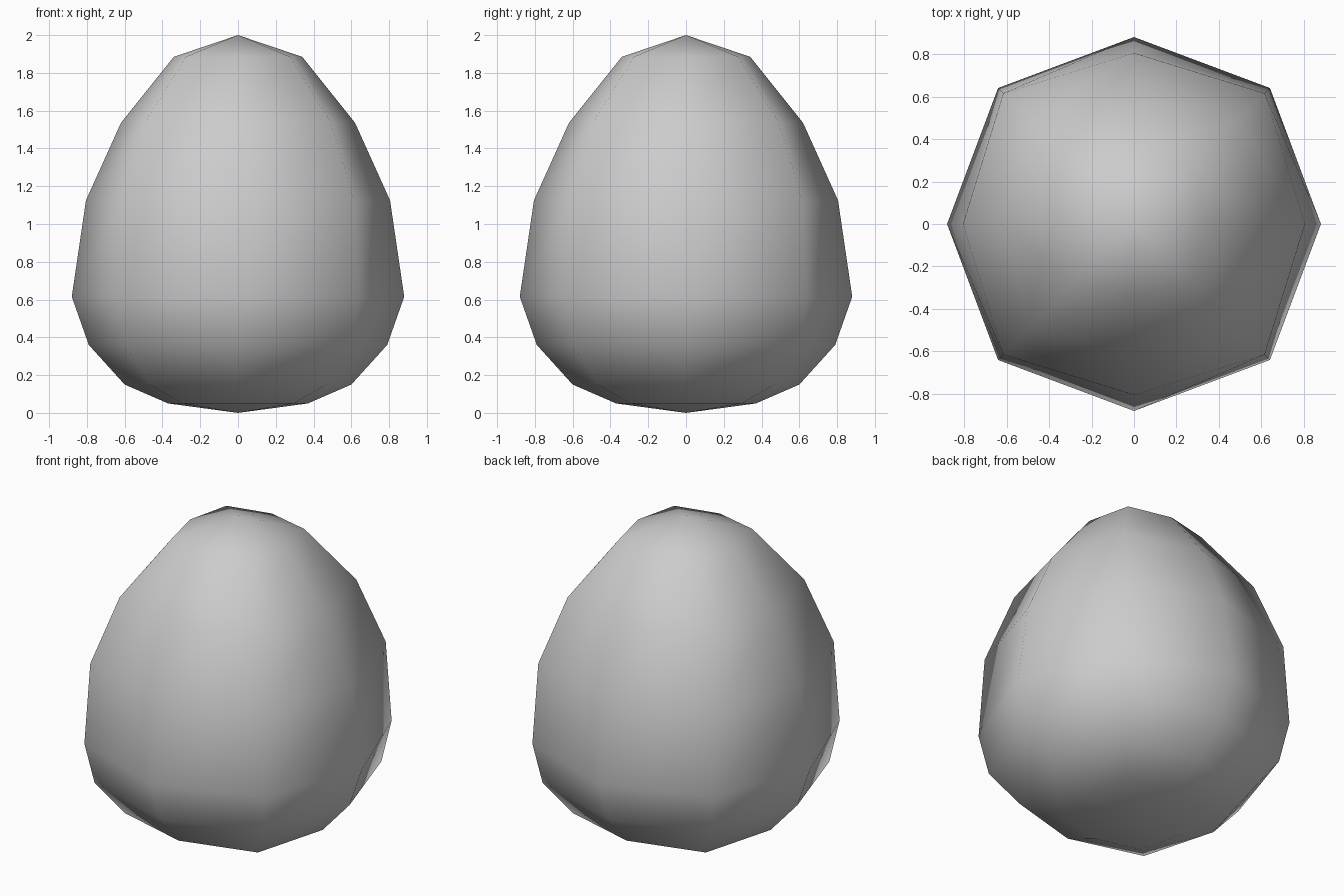
import bpy, bmesh, math

if "Cube" in bpy.data.objects:
    bpy.data.objects.remove(bpy.data.objects["Cube"])

# Egg profile: height, radius on the axes, radius on the diagonals
RINGS = [
    (0.05, 0.37, 0.415),
    (0.15, 0.60, 0.665),
    (0.36, 0.79, 0.845),
    (0.615, 0.88, 0.905),
    (1.125, 0.805, 0.87),
    (1.535, 0.62, 0.697),
    (1.885, 0.34, 0.39),
]
SIDES = 8

bm = bmesh.new()
rings = []
for z, r_axis, r_diag in RINGS:
    ring = []
    for i in range(SIDES):
        a = math.tau * i / SIDES
        r = r_diag if i % 2 else r_axis
        ring.append(bm.verts.new((r * math.cos(a), r * math.sin(a), z)))
    rings.append(ring)
bottom = bm.verts.new((0, 0, 0))
top = bm.verts.new((0, 0, 2))

# Shell walls and the two pole caps
for i in range(SIDES):
    j = (i + 1) % SIDES
    for low, high in zip(rings, rings[1:]):
        bm.faces.new((low[i], low[j], high[j], high[i]))
    bm.faces.new((rings[-1][i], rings[-1][j], top))
    bm.faces.new((rings[0][j], rings[0][i], bottom))
for f in bm.faces:
    f.smooth = True

mesh = bpy.data.meshes.new("egg_shell")
bm.to_mesh(mesh)
bm.free()

shell_grey = bpy.data.materials.new("shell grey")
shell_grey.diffuse_color = (0.6, 0.6, 0.6, 1)
shell_grey.use_nodes = True
shell_grey.node_tree.nodes["Principled BSDF"].inputs["Base Color"].default_value = shell_grey.diffuse_color
mesh.materials.append(shell_grey)
egg = bpy.data.objects.new("egg_shell", mesh)
bpy.context.collection.objects.link(egg)
